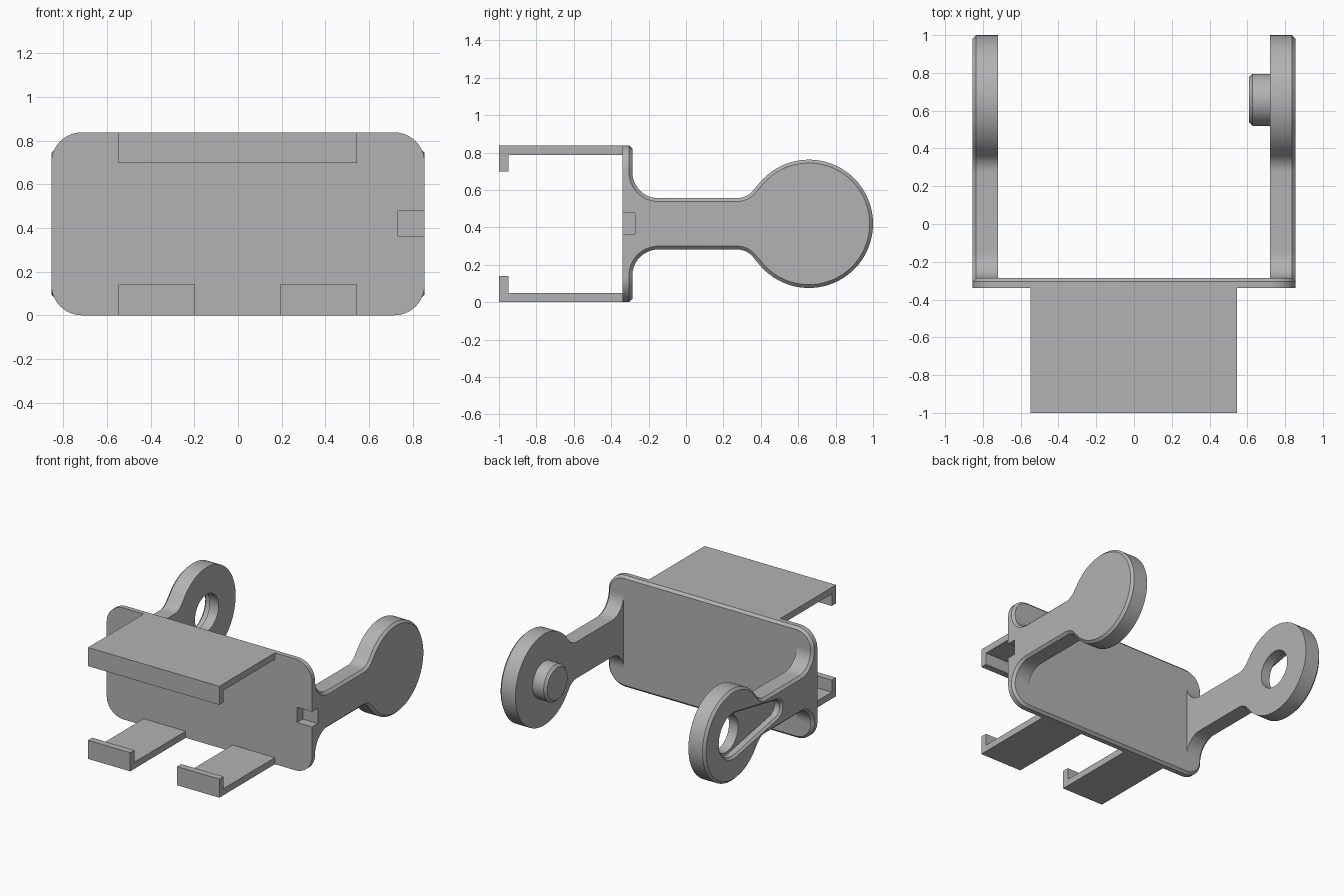
import bpy
import bmesh
from math import pi, sin, cos, atan2, asin, hypot
from mathutils import Vector

cube = bpy.data.objects.get("Cube")
if cube:
    bpy.data.objects.remove(cube, do_unlink=True)

grey = bpy.data.materials.new("plain grey")
grey.use_nodes = True
GREY = (0.45, 0.45, 0.45, 1)
grey.diffuse_color = GREY
grey.node_tree.nodes["Principled BSDF"].inputs["Base Color"].default_value = GREY

W, H = 0.855, 0.838           # half width and height of the back plate
CZ = H / 2                    # height of the arm axis
FRONT, BACK = -0.34, -0.287   # faces of the back plate
ARM_IN = 0.72                 # inner face of each arm
PIVOT, DISC_R, NECK = 0.657, 0.343, 0.137
CHAMFER = 0.018


def arc(cx, cy, r, a0, a1, n=16):
    return [(cx + r * cos(a0 + (a1 - a0) * i / n),
             cy + r * sin(a0 + (a1 - a0) * i / n)) for i in range(n + 1)]


def loft(name, rings):
    """Skin a closed solid through matching rings of points."""
    bm = bmesh.new()
    loops = [[bm.verts.new(p) for p in ring] for ring in rings]
    n = len(loops[0])
    for a, b in zip(loops, loops[1:]):
        for i in range(n):
            j = (i + 1) % n
            bm.faces.new((a[i], a[j], b[j], b[i]))
    bm.faces.new(loops[0])
    bm.faces.new(loops[-1])
    bmesh.ops.recalc_face_normals(bm, faces=bm.faces)
    mesh = bpy.data.meshes.new(name)
    bm.to_mesh(mesh)
    bm.free()
    mesh.materials.append(grey)
    ob = bpy.data.objects.new(name, mesh)
    bpy.context.collection.objects.link(ob)
    return ob


def along_x(name, sections):
    """Sections are (x, outline in y and z)."""
    return loft(name, [[(x, y, z) for y, z in pts] for x, pts in sections])


def activate(ob):
    bpy.ops.object.select_all(action='DESELECT')
    ob.select_set(True)
    bpy.context.view_layer.objects.active = ob


def cut(ob, cutter):
    activate(ob)
    mod = ob.modifiers.new("cut", 'BOOLEAN')
    mod.operation = 'DIFFERENCE'
    mod.solver = 'EXACT'
    mod.object = cutter
    bpy.ops.object.modifier_apply(modifier=mod.name)


# Outlines, each shrunk or grown by d
def plate_outline(d):
    r = 0.14
    x, z = W - r, CZ - r
    pts = []
    for k, (sx, sz) in enumerate([(1, 1), (-1, 1), (-1, -1), (1, -1)]):
        pts += arc(sx * x, CZ + sz * z, r - d, k * pi / 2, (k + 1) * pi / 2, 12)
    return pts


def arm_outline(d):
    root, neck_r, neck_y = 0.14, 0.113, 0.272
    dy, dz = PIVOT - neck_y, NECK + neck_r
    lean = atan2(dz, dy)
    half = arc(BACK + root, NECK + root, root + d, pi, 1.5 * pi)
    half += arc(neck_y, dz, neck_r + d, -pi / 2, -lean, 10)
    half += arc(PIVOT, 0, DISC_R - d, pi - lean, 0, 40)[1:]
    half.insert(0, (FRONT + 0.01, half[0][1]))
    lower = [(y, -z) for y, z in reversed(half[:-1])]
    return [(y, CZ + z) for y, z in half + lower]


def teardrop_outline(d):
    big, small, tip = 0.16, 0.065, 0.15
    tilt = asin((big - small) / (PIVOT - tip))
    a = pi / 2 + tilt
    return (arc(PIVOT, CZ, big + d, -a, a, 40)
            + arc(tip, CZ, small + d, a, 2 * pi - a, 20))


def circle(r):
    return arc(PIVOT, CZ, r, 0, 2 * pi, 48)[:-1]


def box_outline(y0, y1, z0, z1):
    return [(y0, z0), (y1, z0), (y1, z1), (y0, z1)]


# Back plate with a chamfered rear rim
plate = loft("back_plate", [[(x, y, z) for x, z in plate_outline(d)]
                            for y, d in [(FRONT, 0), (BACK - CHAMFER, 0), (BACK, CHAMFER)]])

# Side arms, chamfered on the outside
arms = {}
for name, s in [("left_arm", 1), ("right_arm", -1)]:
    arms[name] = along_x(name, [(s * ARM_IN, arm_outline(0)),
                                (s * (W - CHAMFER), arm_outline(0)),
                                (s * W, arm_outline(CHAMFER))])

# Pivot peg on the inside of the left arm
peg = along_x("pivot_peg", [(ARM_IN + 0.02, circle(0.138)), (0.628, circle(0.138)),
                            (0.61, circle(0.12))])

# Pivot hole and teardrop recess in the right arm
hole = along_x("hole_cutter", [(-W - 0.05, circle(0.14)), (-ARM_IN + 0.05, circle(0.14))])
recess = along_x("recess_cutter", [(-W - 0.01, teardrop_outline(0.025)),
                                   (-W + 0.015, teardrop_outline(0)),
                                   (-W + 0.06, teardrop_outline(0))])
# Small notch in the left edge of the plate
notch = along_x("notch_cutter", [(x, box_outline(FRONT - 0.05, -0.272, 0.363, 0.478))
                                 for x in (0.73, W + 0.05)])
cut(arms["right_arm"], hole)
cut(arms["right_arm"], recess)
cut(plate, notch)
cut(arms["left_arm"], notch)
for cutter in (hole, recess, notch):
    bpy.data.objects.remove(cutter, do_unlink=True)

# Hooked brackets on the front: one wide on top, two narrow below
THICK, LIP = 0.05, 0.14
hook = [(-1, 0), (FRONT + 0.01, 0), (FRONT + 0.01, THICK), (-0.95, THICK),
        (-0.95, LIP), (-1, LIP)]
top_hook = [(y, H - z) for y, z in hook]
brackets = [along_x(name, [(x0, pts), (x1, pts)]) for name, x0, x1, pts in [
    ("top_bracket", -0.548, 0.545, top_hook),
    ("lower_right_bracket", -0.548, -0.197, hook),
    ("lower_left_bracket", 0.192, 0.545, hook)]]

for ob in [plate, peg, *arms.values(), *brackets]:
    activate(ob)
    bpy.ops.object.shade_smooth_by_angle(angle=pi / 6)
